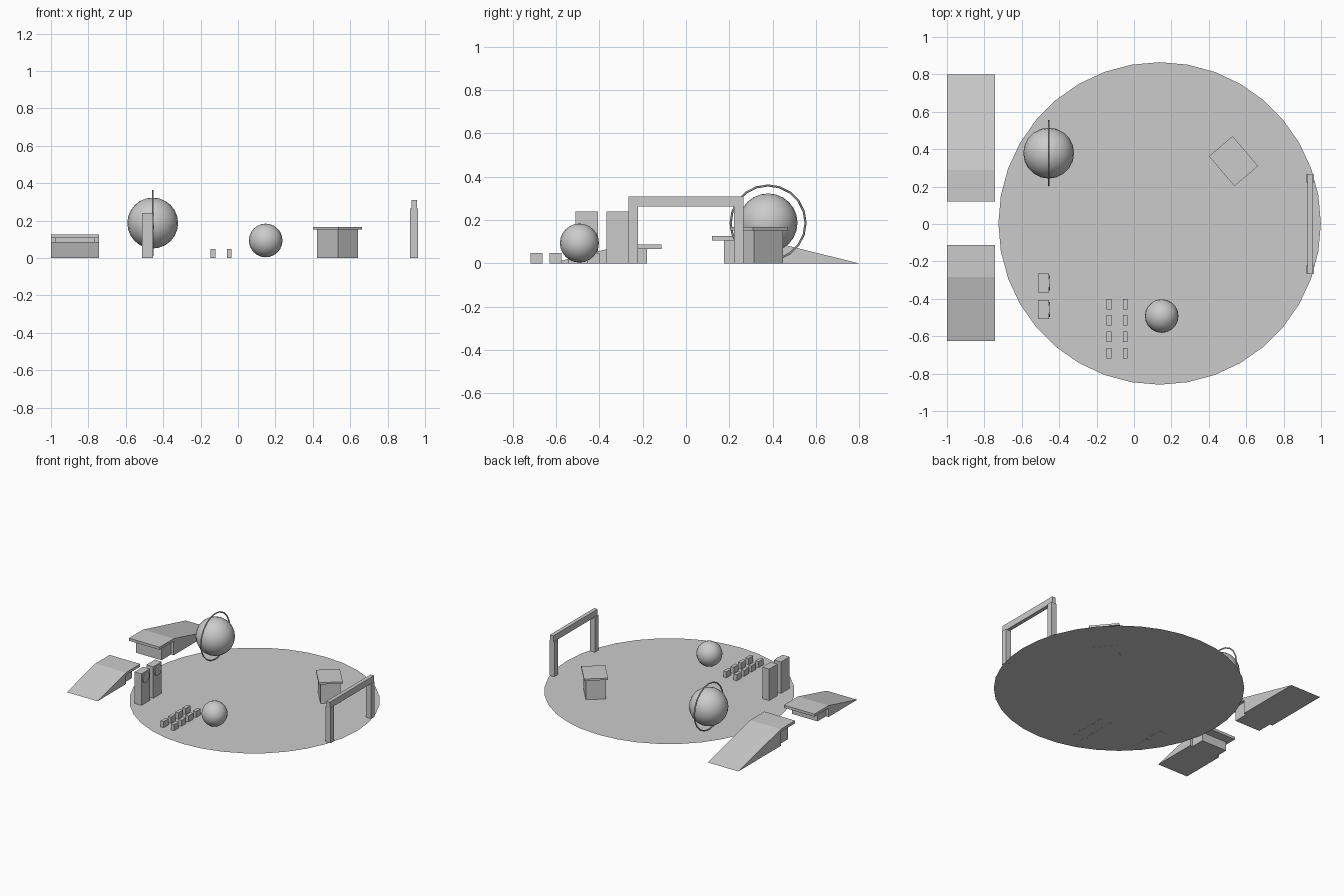
import bpy, bmesh, math
from mathutils import Matrix

if "Cube" in bpy.data.objects:
    bpy.data.objects.remove(bpy.data.objects["Cube"])


def make(name, bm, loc=(0, 0, 0), rot_z=0.0, smooth=False):
    bmesh.ops.recalc_face_normals(bm, faces=bm.faces)
    mesh = bpy.data.meshes.new(name)
    bm.to_mesh(mesh)
    bm.free()
    for p in mesh.polygons:
        p.use_smooth = smooth
    ob = bpy.data.objects.new(name, mesh)
    ob.location = loc
    ob.rotation_euler.z = rot_z
    bpy.context.collection.objects.link(ob)
    return ob


def box(name, x, y, z):
    """Box from (min, max) ranges."""
    return turned_box(name, ((x[0] + x[1]) / 2, (y[0] + y[1]) / 2, (z[0] + z[1]) / 2),
                      (x[1] - x[0], y[1] - y[0], z[1] - z[0]), 0)


def turned_box(name, loc, size, angle):
    bm = bmesh.new()
    bmesh.ops.create_cube(bm, size=1)
    bmesh.ops.scale(bm, vec=size, verts=bm.verts)
    return make(name, bm, loc, angle)


def sphere(name, loc, r):
    bm = bmesh.new()
    bmesh.ops.create_uvsphere(bm, u_segments=20, v_segments=12, radius=r)
    return make(name, bm, loc, smooth=True)


def prism_x(name, profile, x0, x1):
    """Extrude a (y, z) profile along x."""
    bm = bmesh.new()
    face = bm.faces.new([bm.verts.new((x0, y, z)) for y, z in profile])
    new = bmesh.ops.extrude_face_region(bm, geom=[face])["geom"]
    bmesh.ops.translate(bm, vec=(x1 - x0, 0, 0),
                        verts=[v for v in new if isinstance(v, bmesh.types.BMVert)])
    return make(name, bm)


# flat round floor
bm = bmesh.new()
bmesh.ops.create_circle(bm, cap_ends=True, segments=36, radius=0.862)
make("floor_disc", bm, (0.137, 0.003, 0.001))

# two ramps: wedge with an overhanging platform, and a narrower support
for tag, tip, edge, crest, foot, top in (("back", 0.12, 0.175, 0.29, 0.80, 0.126),
                                         ("front", -0.112, -0.18, -0.283, -0.625, 0.087)):
    under = top - 0.02
    prism_x(tag + "_ramp", [(tip, under), (tip, top), (crest, top), (foot, 0),
                            (crest, 0), (crest, under)], -1.0, -0.743)
    box(tag + "_ramp_support", (-0.978, -0.765), sorted((edge, crest)), (0, under))

# large ball with a thin ring round it
centre = (-0.456, 0.379, 0.187)
sphere("large_ball", centre, 0.136)
bpy.ops.mesh.primitive_torus_add(location=centre, rotation=(0, math.pi / 2, 0),
                                 major_segments=20, minor_segments=6,
                                 major_radius=0.173, minor_radius=0.005)
bpy.context.object.name = "ball_ring"

# small ball
sphere("small_ball", (0.148, -0.492, 0.094), 0.09)

# turned counter with an overhanging top
angle = math.radians(-49.7)
turned_box("counter_base", (0.532, 0.336, 0.077), (0.175, 0.138, 0.154), angle)
turned_box("counter_top", (0.532, 0.336, 0.160), (0.21, 0.166, 0.014), angle)

# gate
for side in (-1, 1):
    y = side * 0.243
    box("gate_post", (0.92, 0.963), (y - 0.022, y + 0.022), (0, 0.265))
box("gate_beam", (0.928, 0.957), (-0.266, 0.266), (0.262, 0.31))

# two tall cabinets with round discs on the +x face
for y in (-0.316, -0.458):
    box("cabinet", (-0.513, -0.455), (y - 0.051, y + 0.051), (0, 0.24))
    bm = bmesh.new()
    bmesh.ops.create_cone(bm, cap_ends=True, segments=20, radius1=0.04, radius2=0.04,
                          depth=0.01, matrix=Matrix.Rotation(math.pi / 2, 4, 'Y'))
    make("cabinet_disc", bm, (-0.454, y, 0.198))

# two rows of small blocks
for x in (-0.134, -0.047):
    for i in range(4):
        y = -0.428 - i * 0.0875
        box("block", (x - 0.013, x + 0.013), (y - 0.028, y + 0.028), (0, 0.047))
